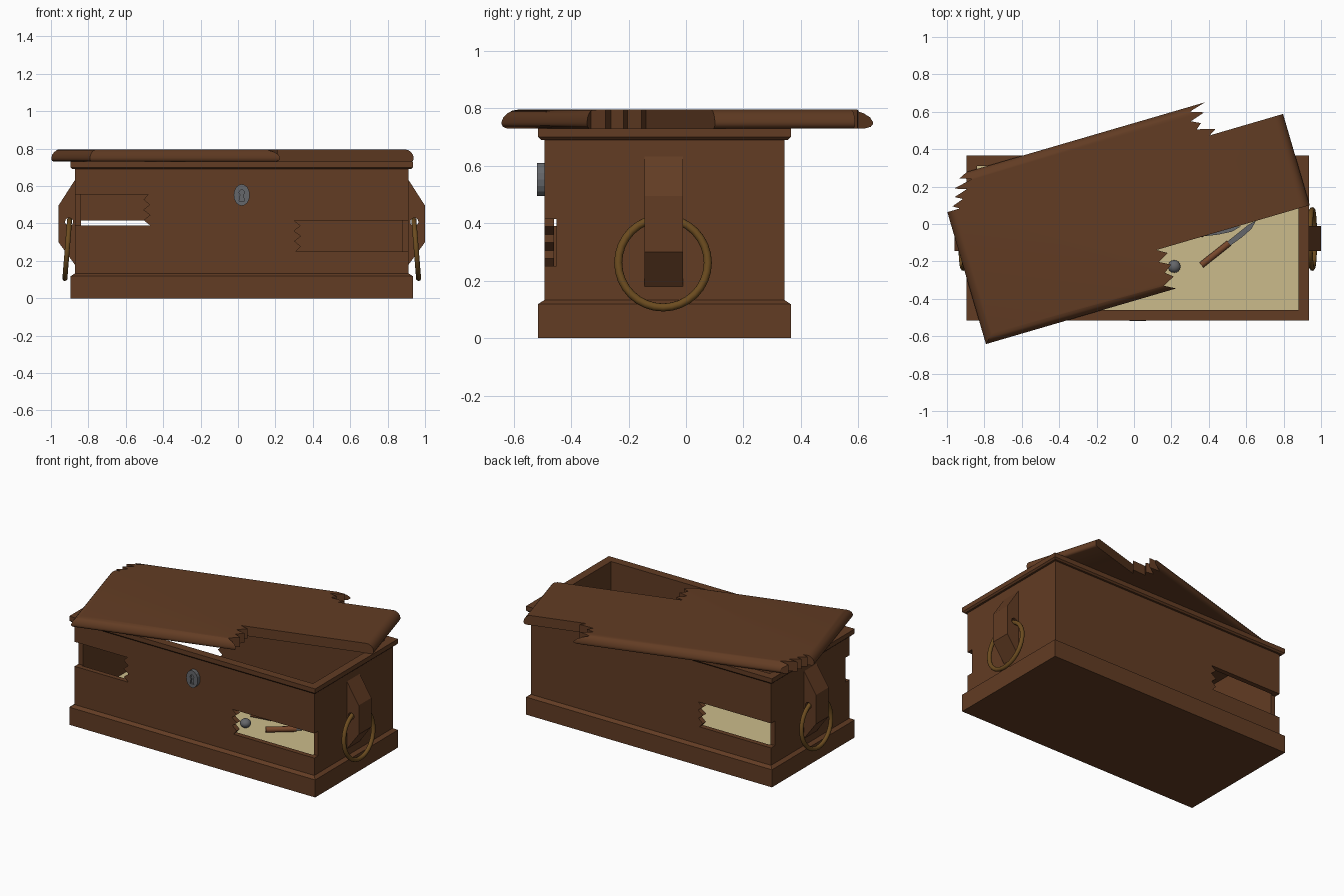
import bpy, bmesh, math
from mathutils import Matrix, Vector

if "Cube" in bpy.data.objects:
    bpy.data.objects.remove(bpy.data.objects["Cube"])


def material(name, rgb):
    m = bpy.data.materials.new(name)
    m.diffuse_color = (*rgb, 1)
    m.use_nodes = True
    m.node_tree.nodes["Principled BSDF"].inputs["Base Color"].default_value = m.diffuse_color
    return m


WOOD = material("brown wood", (0.122, 0.045, 0.017))
TAN = material("tan parchment", (0.60, 0.50, 0.26))
IRON = material("grey iron", (0.13, 0.135, 0.145))
BRASS = material("dark brass", (0.15, 0.072, 0.014))
GRIP = material("reddish grip", (0.19, 0.065, 0.025))


def finish(name, bm, mat):
    bmesh.ops.recalc_face_normals(bm, faces=bm.faces)
    me = bpy.data.meshes.new(name)
    bm.to_mesh(me)
    bm.free()
    ob = bpy.data.objects.new(name, me)
    bpy.context.collection.objects.link(ob)
    if mat:
        me.materials.append(mat)
    return ob


def loft(name, x0, x1, y0, y1, profile, mat):
    """Stack of rectangles; profile is a list of (inset, z)."""
    bm = bmesh.new()
    rings = []
    for i, z in profile:
        rings.append([bm.verts.new(p) for p in (
            (x0 + i, y0 + i, z), (x1 - i, y0 + i, z),
            (x1 - i, y1 - i, z), (x0 + i, y1 - i, z))])
    for a, b in zip(rings, rings[1:]):
        for k in range(4):
            n = (k + 1) % 4
            bm.faces.new((a[k], a[n], b[n], b[k]))
    bm.faces.new(rings[0][::-1])
    bm.faces.new(rings[-1])
    return finish(name, bm, mat)


def prism(name, pts, vec, mat=None):
    """Extrude a flat 3D outline along vec."""
    bm = bmesh.new()
    f = bm.faces.new([bm.verts.new(p) for p in pts])
    ext = bmesh.ops.extrude_face_region(bm, geom=[f], use_keep_orig=True)
    vs = [g for g in ext["geom"] if isinstance(g, bmesh.types.BMVert)]
    bmesh.ops.translate(bm, vec=vec, verts=vs)
    return finish(name, bm, mat)


def cut(ob, cutter):
    mod = ob.modifiers.new("cut", 'BOOLEAN')
    mod.operation = 'DIFFERENCE'
    mod.solver = 'EXACT'
    mod.object = cutter
    cutter.hide_render = True
    bpy.context.view_layer.objects.active = ob
    bpy.ops.object.modifier_apply(modifier=mod.name)
    bpy.data.objects.remove(cutter)


def smooth(ob, deg=40):
    bpy.ops.object.select_all(action='DESELECT')
    ob.select_set(True)
    bpy.context.view_layer.objects.active = ob
    bpy.ops.object.shade_smooth_by_angle(angle=math.radians(deg))


def jagged(base, steps, lo, hi):
    """Splintered edge: (base + step, position from lo to hi)."""
    n = len(steps) - 1
    return [(base + s, lo + (hi - lo) * k / n) for k, s in enumerate(steps)]


# Chest body: plinth, walls, rim and hollow inside in one profile
chest = loft("chest_body", -0.895, 0.935, -0.515, 0.365, [
    (0, 0), (0, 0.118), (0.023, 0.133), (0.023, 0.69), (0.01, 0.69),
    (0, 0.7), (0, 0.73), (0.056, 0.73), (0.056, 0.17)], WOOD)

# Broken planks in the walls, open at the corners
JAG = [0, 0.035, 0, 0.037, 0.003, 0.035, 0.01]
for base, sgn, end, z0, z1, y in (
        (0.30, 1, 1.0, 0.415, 0.25, -0.6),       # front right
        (-0.47, -1, -1.0, 0.39, 0.555, -0.6),    # front left
        (-0.33, -1, -1.0, 0.415, 0.25, 0.30)):   # back left
    edge = jagged(base, [sgn * s for s in JAG], z0, z1)
    pts = [(x, y, z) for x, z in edge + [(end, z1), (end, z0)]]
    cut(chest, prism("cutter", pts, (0, 0.15, 0)))

# Tan chest floor
chest.data.materials.append(TAN)
for p in chest.data.polygons:
    if p.normal.z > 0.9 and abs(p.center.z - 0.17) < 0.01:
        p.material_index = 1

# Lid: rounded slab with three splintered corners, knocked askew
lid = loft("lid", -0.94, 0.93, -0.394, 0.518, [
    (0.014, 0.73), (0.004, 0.735), (0, 0.744), (0, 0.752), (0.005, 0.768),
    (0.016, 0.782), (0.031, 0.792), (0.047, 0.795)], WOOD)
smooth(lid)
breaks = (
    (0.07, [0.006, 0.06, 0.0, 0.06, 0.015, 0.055, -0.01, 0.05], -0.167, -0.5, -0.394, 1.2),
    (0.50, [0.022, 0.062, -0.036, -0.005, -0.054, 0.028, -0.045, 0.047], 0.341, 0.6, 0.518, 1.2),
    (-0.82, [-0.05, -0.085, -0.02, -0.06, 0.015, -0.05, 0.056, -0.007, 0.04], 0.341, 0.6, 0.518, -1.2))
for base, steps, inner, outer, rim, end in breaks:
    edge = jagged(base, steps, inner, rim)
    edge += [(edge[-1][0], outer), (end, outer), (end, inner)]
    cut(lid, prism("cutter", [(u, v, 0.6) for u, v in edge], (0, 0, 0.4)))
lid.data.transform(Matrix.Rotation(math.radians(16.3), 4, 'Z'))

# Handles on both ends, mirrored about the chest centre
for side, s in (("right", 1), ("left", -1)):
    outline = [(0.885, 0.643), (0.98, 0.495), (0.98, 0.30), (0.885, 0.17)]
    block = prism(side + "_handle_block",
                  [(0.02 + s * x, -0.145, z) for x, z in outline],
                  (0, 0.135, 0), WOOD)
    hole = [(0.02 + s * (0.923 + 0.022 * math.cos(k * math.tau / 12)), -0.3,
             0.408 + 0.022 * math.sin(k * math.tau / 12)) for k in range(12)]
    cut(block, prism("cutter", hole, (0, 0.4, 0)))
    bpy.ops.mesh.primitive_torus_add(
        major_radius=0.156, minor_radius=0.014, major_segments=32,
        minor_segments=10, location=(0.02 + s * 0.933, -0.08, 0.262),
        rotation=(0, math.radians(90 - s * 4.6), 0))
    ring = bpy.context.object
    ring.name = side + "_handle_ring"
    ring.data.materials.append(BRASS)
    smooth(ring, 80)

# Lock plate with a recessed keyhole
plate = prism("lock_plate", [
    (0.02 + 0.043 * math.cos(k * math.tau / 16), -0.518,
     0.552 + 0.058 * math.sin(k * math.tau / 16)) for k in range(16)],
    (0, 0.03, 0), IRON)
key = [(0.02 + 0.014 * math.cos(math.radians(a)), -0.53,
        0.566 + 0.014 * math.sin(math.radians(a))) for a in range(-60, 241, 30)]
key += [(0.006, -0.53, 0.52), (0.034, -0.53, 0.52)]
cut(plate, prism("cutter", key, (0, 0.024, 0)))


# Knives lying on the floor
def knife(name, start, end):
    a, b = Vector(start), Vector(end)
    d = (b - a).normalized()
    w = Vector((-d.y, d.x, 0))
    length = (b - a).length
    place = lambda t, o: a + d * (t * length) + w * o
    prism(name + "_blade", [place(t, o) for t, o in (
        (0.45, -0.014), (0.7, -0.019), (0.88, -0.015), (1, 0.004),
        (0.88, 0.012), (0.45, 0.012))], (0, 0, 0.012), IRON)
    grip = (d * length * 0.5)
    bpy.ops.mesh.primitive_cylinder_add(
        vertices=10, radius=0.018, depth=grip.length,
        location=a + grip / 2 + Vector((0, 0, 0.003)),
        rotation=d.to_track_quat('Z', 'Y').to_euler())
    ob = bpy.context.object
    ob.name = name + "_grip"
    ob.data.materials.append(GRIP)
    smooth(ob)


knife("knife", (0.36, -0.22, 0.187), (0.655, 0.015, 0.187))
knife("second_knife", (0.16, -0.085, 0.187), (0.57, -0.018, 0.187))

# Small iron ball
bpy.ops.mesh.primitive_uv_sphere_add(
    segments=16, ring_count=10, radius=0.034, location=(0.215, -0.227, 0.198))
ball = bpy.context.object
ball.name = "iron_ball"
ball.scale.z = 0.85
ball.data.materials.append(IRON)
smooth(ball, 80)
